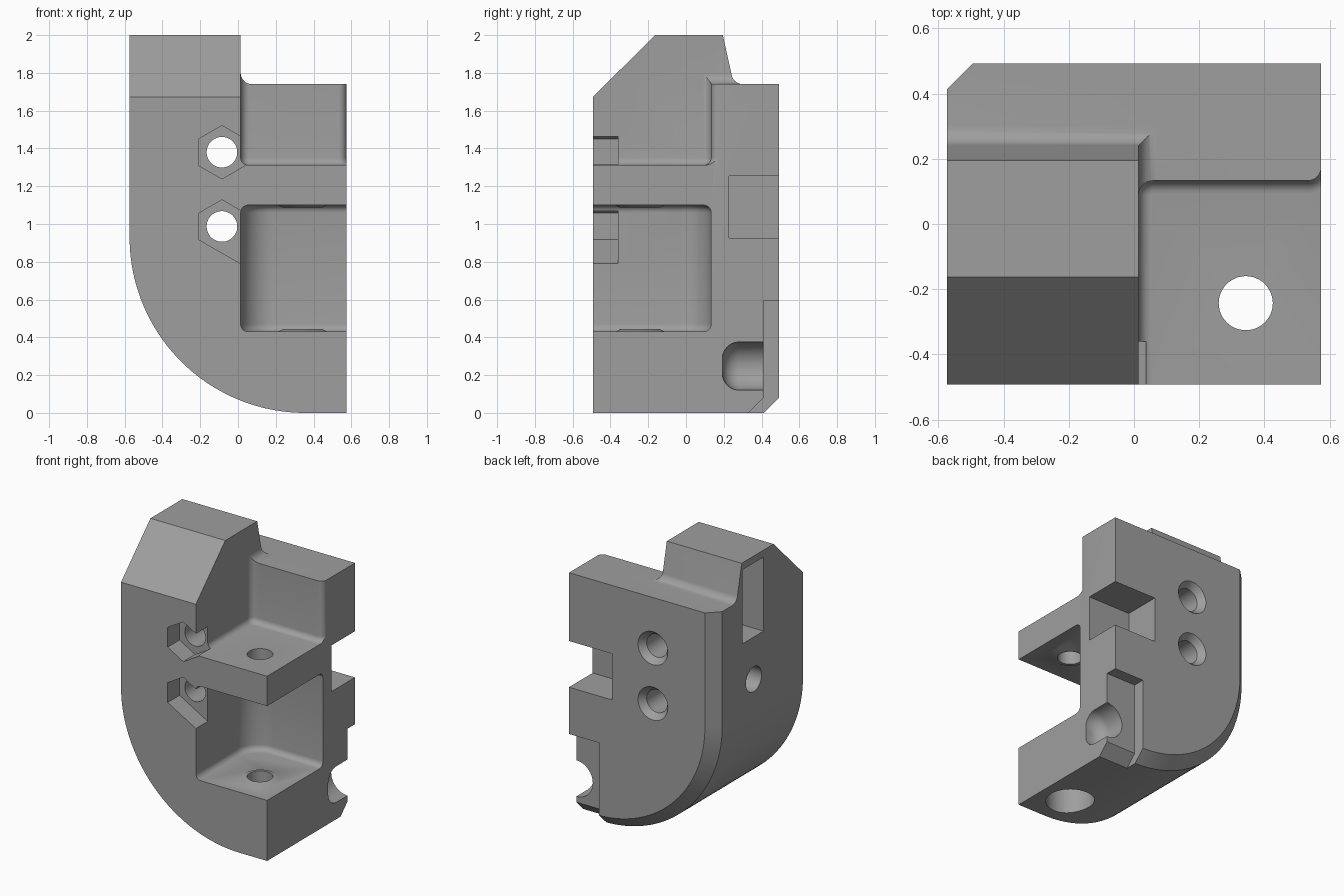
import bpy, bmesh, math

if "Cube" in bpy.data.objects:
    bpy.data.objects.remove(bpy.data.objects["Cube"])

grey = bpy.data.materials.new("plain grey")
grey.diffuse_color = (0.345, 0.345, 0.345, 1)
grey.use_nodes = True
grey.node_tree.nodes["Principled BSDF"].inputs["Base Color"].default_value = grey.diffuse_color


def loft(name, rings):
    """Solid skinned through rings of equal point count, with capped ends."""
    bm = bmesh.new()
    loops = [[bm.verts.new(p) for p in r] for r in rings]
    n = len(loops[0])
    for a, b in zip(loops, loops[1:]):
        for i in range(n):
            bm.faces.new((a[i], a[(i + 1) % n], b[(i + 1) % n], b[i]))
    bm.faces.new(loops[0][::-1])
    bm.faces.new(loops[-1])
    bmesh.ops.recalc_face_normals(bm, faces=bm.faces)
    if bm.calc_volume(signed=True) < 0:
        bmesh.ops.reverse_faces(bm, faces=bm.faces)
    me = bpy.data.meshes.new(name)
    bm.to_mesh(me)
    bm.free()
    me.materials.append(grey)
    ob = bpy.data.objects.new(name, me)
    bpy.context.collection.objects.link(ob)
    return ob


def arc(cx, cy, r, a0, a1, n=8):
    return [(cx + r * math.cos(math.radians(a0 + (a1 - a0) * i / n)),
             cy + r * math.sin(math.radians(a0 + (a1 - a0) * i / n))) for i in range(n + 1)]


def along_y(pts, y):
    return [(a, y, b) for a, b in pts]


def along_x(pts, x):
    return [(x, a, b) for a, b in pts]


def along_z(pts, z):
    return [(a, b, z) for a, b in pts]


def box(name, x, y, z):
    rect = [(x[0], y[0]), (x[1], y[0]), (x[1], y[1]), (x[0], y[1])]
    return loft(name, [along_z(rect, z[0]), along_z(rect, z[1])])


def turned(name, centre, axis, profile, n=48):
    """Round solid; profile is (distance along axis, radius)."""
    place = {'X': along_x, 'Y': along_y, 'Z': along_z}[axis]
    return loft(name, [place(arc(*centre, r, 0, 360 - 360 / n, n - 1), d) for d, r in profile])


def boolean(ob, tool, op):
    m = ob.modifiers.new(op, 'BOOLEAN')
    m.operation, m.solver, m.object = op, 'EXACT', tool
    bpy.context.view_layer.objects.active = ob
    bpy.ops.object.modifier_apply(modifier=m.name)
    bpy.data.objects.remove(tool)


W, D, X0 = 0.574, 0.493, 0.014    # half width, half depth, tower side


# Body: front outline with a chamfered back rim
def outline(i):
    return ([(W, i)] + arc(0.93 - W, 0.93, 0.93 - i, 270, 180, 40)
            + [(-W + i, 2.0), (X0, 2.0)]
            + arc(X0 + 0.06, 1.80, 0.06, 180, 270) + [(W, 1.74)])


body = loft("bracket_body", [along_y(outline(0), -D), along_y(outline(0), D - 0.08),
                             along_y(outline(0.08), D)])

# Side outline: sloped front, leaning back of the tower, rear ledge
side = ([(-0.7, -0.1), (-0.7, 1.675 - 0.7 + D), (-0.163, 2.0), (-0.163, 2.1), (0.173, 2.1)]
        + arc(0.301, 1.80, 0.06, 192, 270) + [(0.7, 1.74), (0.7, -0.1)])
boolean(body, loft("side_outline", [along_x(side, -0.8), along_x(side, 0.8)]), 'INTERSECT')


# Upper pocket with rounded inner corner, rounded outer edge and floor fillet
def upper(i):
    return ([(X0 + i, -0.7)] + arc(X0 + 0.045, 0.088, 0.045 - i, 180, 90)
            + arc(W - 0.04, 0.173, 0.04 + i, 270, 360) + [(0.8, 0.173), (0.8, -0.7)])


F = 0.04
steps = [math.radians(90 * k / 6) for k in range(7)]
rings = [along_z(upper(F * (1 - math.sin(a))), 1.312 + F * (1 - math.cos(a))) for a in steps]
boolean(body, loft("upper_pocket", rings + [along_z(upper(0), 2.2)]), 'DIFFERENCE')


# Lower pocket with a wide inner corner, filleted floor and ceiling
def lower(i):
    return ([(X0 + i, -0.7)] + arc(X0 + 0.17, -0.037, 0.17 - i, 180, 90, 16)
            + [(0.8, 0.133 - i), (0.8, -0.7)])


floor = [along_z(lower(F * (1 - math.sin(a))), 0.43 + F * (1 - math.cos(a))) for a in steps]
ceil = [along_z(lower(F * (1 - math.sin(a))), 1.10 - F * (1 - math.cos(a))) for a in steps]
boolean(body, loft("lower_pocket", floor + ceil[::-1]), 'DIFFERENCE')

# Raised rings around the pivot hole
px, py = 0.343, -0.243
boolean(body, turned("floor_ring", (px, py), 'Z', [(0.40, 0.13), (0.43, 0.13), (0.443, 0.105)]), 'UNION')
boolean(body, turned("ceiling_ring", (px, py), 'Z', [(1.087, 0.105), (1.10, 0.13), (1.13, 0.13)]), 'UNION')

# Pivot hole with a wider bore from below
boolean(body, turned("pivot_hole", (px, py), 'Z',
                     [(-0.1, 0.16), (0.2, 0.16), (0.201, 0.083), (1.5, 0.083)]), 'DIFFERENCE')

# Bolt holes with countersunk backs
bx = -0.085
for z in (1.38, 0.987):
    boolean(body, turned("bolt_hole", (bx, z), 'Y',
                         [(-0.6, 0.081), (0.447, 0.081), (D, 0.117), (0.6, 0.117)]), 'DIFFERENCE')

# Nut traps in the front, the lower one running out into the pocket
hexagon = arc(bx, 1.38, 0.141, 30, 330, 5)
runout = [(-0.207, 0.917), (-0.207, 1.057), (bx, 1.128), (0.037, 1.057), (0.037, 0.777)]
for pts in (hexagon, runout):
    boolean(body, loft("nut_trap", [along_y(pts, -0.6), along_y(pts, -0.36)]), 'DIFFERENCE')

# Rear side notch, left slot and left round socket
boolean(body, box("rear_notch", (0.235, 0.8), (0.228, 0.7), (0.927, 1.255)), 'DIFFERENCE')
boolean(body, box("left_slot", (-0.7, -0.25), (-0.05, 0.185), (1.425, 1.95)), 'DIFFERENCE')
boolean(body, turned("left_socket", (0.06, 1.125), 'X', [(-0.7, 0.088), (-0.25, 0.088)]), 'DIFFERENCE')

# Recessed lower rear corner that keeps the bottom chamfer
step = [(0.409, 0.595), (0.409, 0.078), (0.231, -0.1), (0.7, -0.1), (0.7, 0.595)]
boolean(body, loft("rear_step", [along_x(step, 0.337), along_x(step, 0.8)]), 'DIFFERENCE')

# Half-round pocket with a rounded end in the right side
R, E = 0.128, 0.09
rounded = [(0.192 + E * (1 - math.sin(a)), R - E * (1 - math.cos(a))) for a in steps[::-1]]
boolean(body, turned("round_pocket", (W, 0.248), 'Y', rounded + [(0.6, R)]), 'DIFFERENCE')

# Smooth curved walls, crisp edges
bpy.ops.object.select_all(action='DESELECT')
body.select_set(True)
bpy.context.view_layer.objects.active = body
bpy.ops.object.shade_smooth_by_angle(angle=math.radians(30))
